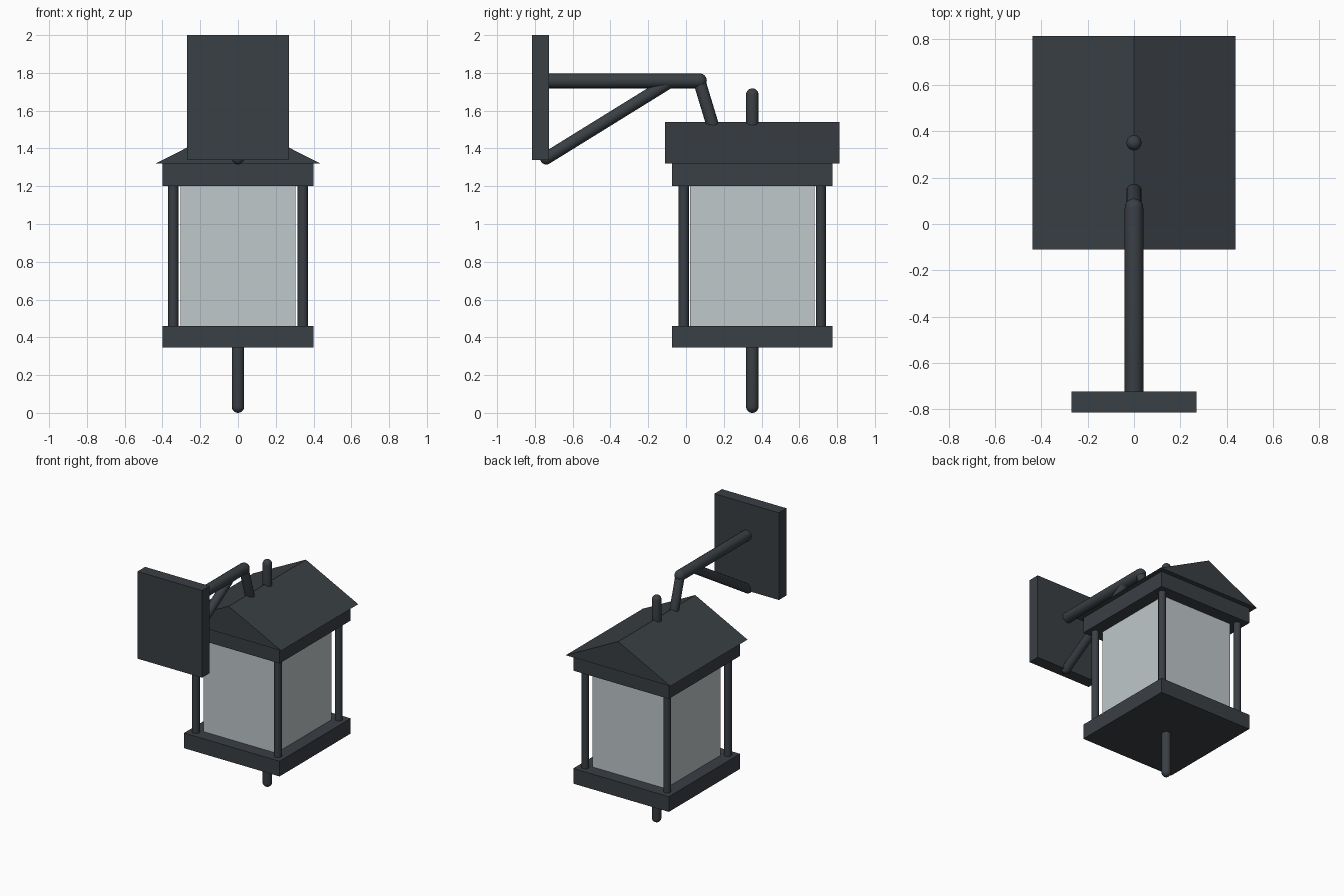
import bpy, bmesh, math
from mathutils import Vector

cube = bpy.data.objects.get("Cube")
if cube:
    bpy.data.objects.remove(cube, do_unlink=True)


def material(name, rgb):
    m = bpy.data.materials.new(name)
    m.use_nodes = True
    m.diffuse_color = (*rgb, 1)
    m.node_tree.nodes["Principled BSDF"].inputs["Base Color"].default_value = (*rgb, 1)
    return m


METAL = material("dark iron", (0.042, 0.05, 0.058))
GLASS = material("frosted glass", (0.52, 0.58, 0.59))
CY = 0.351  # lantern centre in y


def finish(name, bm, mat, smooth=False):
    bmesh.ops.recalc_face_normals(bm, faces=bm.faces)
    me = bpy.data.meshes.new(name)
    bm.to_mesh(me)
    bm.free()
    me.materials.append(mat)
    ob = bpy.data.objects.new(name, me)
    bpy.context.collection.objects.link(ob)
    if smooth:
        bpy.ops.object.select_all(action="DESELECT")
        ob.select_set(True)
        bpy.context.view_layer.objects.active = ob
        bpy.ops.object.shade_smooth_by_angle(angle=math.radians(40))
    return ob


def box(name, lo, hi, mat):
    bm = bmesh.new()
    bmesh.ops.create_cube(bm, size=1)
    lo, hi = Vector(lo), Vector(hi)
    for v in bm.verts:
        v.co = (lo + hi) / 2 + v.co * (hi - lo)
    return finish(name, bm, mat)


def rod(name, a, b, r, rounded=True, sides=16):
    """Round bar from a to b, with domed ends that reach past both points."""
    a, b = Vector(a), Vector(b)
    length = (b - a).length
    bm = bmesh.new()
    if rounded:
        bmesh.ops.create_uvsphere(bm, u_segments=sides, v_segments=12, radius=r)
        # split the ball at its equator and stretch it into a capsule
        ring = [e for e in bm.edges if all(abs(v.co.z) < 1e-5 for v in e.verts)]
        geom = bmesh.ops.extrude_edge_only(bm, edges=ring)["geom"]
        bm.free()
        bm = bmesh.new()
        steps = 6
        arc = [math.pi / 2 * i / steps for i in range(steps + 1)]
        profile = [(r * math.sin(t), -r * math.cos(t)) for t in arc]
        profile += [(r * math.cos(t), length + r * math.sin(t)) for t in arc]
        verts = [bm.verts.new((x, 0, z)) for x, z in profile]
        edges = [bm.edges.new(p) for p in zip(verts, verts[1:])]
        bmesh.ops.spin(bm, geom=verts + edges, axis=(0, 0, 1), cent=(0, 0, 0),
                       angle=math.tau, steps=sides)
        bmesh.ops.remove_doubles(bm, verts=bm.verts, dist=1e-4)
    else:
        bmesh.ops.create_cone(bm, cap_ends=True, segments=sides, radius1=r,
                              radius2=r, depth=length)
        bmesh.ops.translate(bm, verts=bm.verts, vec=(0, 0, length / 2))
    turn = Vector((0, 0, 1)).rotation_difference(b - a)
    for v in bm.verts:
        v.co = a + turn @ v.co
    return finish(name, bm, METAL, True)


# Wall plate and bracket
box("wall_plate", (-0.27, -0.815, 1.34), (0.27, -0.725, 2), METAL)
rod("bracket_arm", (0, -0.75, 1.758), (0, 0.07, 1.758), 0.04)
rod("bracket_brace", (0, -0.74, 1.348), (0, -0.09, 1.75), 0.033)
rod("bracket_drop", (0, 0.07, 1.758), (0, 0.145, 1.51), 0.033)

# Gabled roof
bm = bmesh.new()
ends = [[bm.verts.new((x, y, z)) for x, z in ((-0.438, 1.32), (0.438, 1.32), (0, 1.54))]
        for y in (CY - 0.461, CY + 0.461)]
for end in ends:
    bm.faces.new(end)
for i in range(3):
    j = (i + 1) % 3
    bm.faces.new((ends[0][i], ends[0][j], ends[1][j], ends[1][i]))
finish("roof", bm, METAL)

# Lantern frame
for name, z0, z1 in (("base_frame", 0.345, 0.46), ("top_frame", 1.2, 1.32)):
    box(name, (-0.4, CY - 0.425, z0), (0.4, CY + 0.425, z1), METAL)
for sx, side in ((-1, "right"), (1, "left")):
    for sy, end in ((-1, "front"), (1, "back")):
        x, y = sx * 0.343, CY + sy * 0.363
        rod(f"{end}_{side}_post", (x, y, 0.44), (x, y, 1.22), 0.027, False)

# Glass panes
box("glass_body", (-0.305, CY - 0.33, 0.45), (0.305, CY + 0.33, 1.21), GLASS)

# Finials
rod("top_finial", (0, CY, 1.5), (0, CY, 1.685), 0.033)
rod("bottom_finial", (0, CY, 0.033), (0, CY, 0.4), 0.033)
